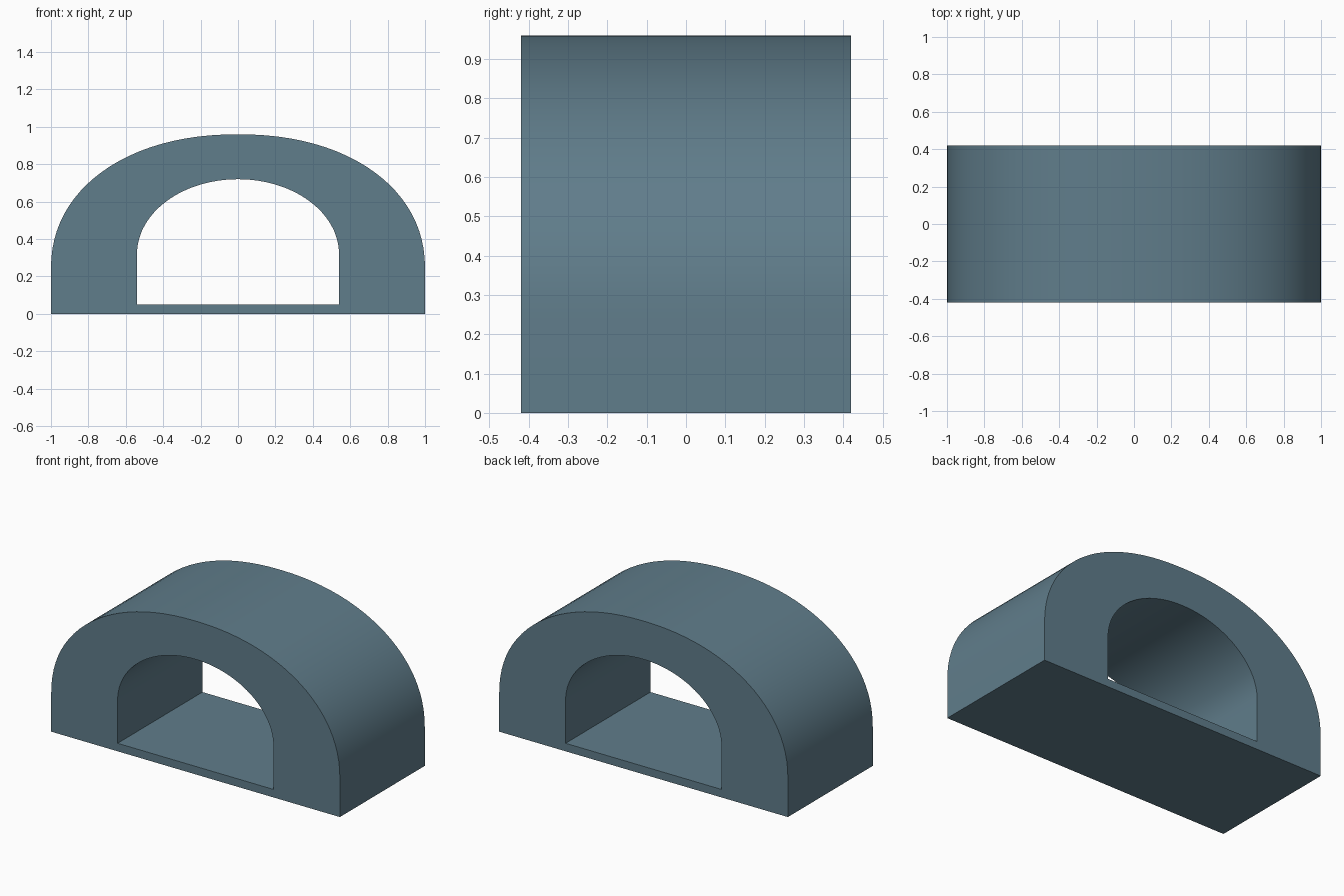
import bpy
import bmesh
from math import cos, sin, pi

HALF_DEPTH = 0.42
STEPS = 48

if "Cube" in bpy.data.objects:
    bpy.data.objects.remove(bpy.data.objects["Cube"])

# Blue grey finish
blue_grey = bpy.data.materials.new("blue_grey")
blue_grey.use_nodes = True
colour = (0.117, 0.205, 0.258, 1)
blue_grey.diffuse_color = colour
blue_grey.node_tree.nodes["Principled BSDF"].inputs["Base Color"].default_value = colour


def arch_profile(half_width, base, spring, top, power):
    """Straight sides up to the spring line, closed by a rounded crown."""
    points = [(half_width, base)]
    for i in range(STEPS + 1):
        a = pi * i / STEPS
        c, s = cos(a), max(sin(a), 0)
        x = half_width * abs(c) ** (2 / power) * (1 if c > 0 else -1)
        points.append((x, spring + (top - spring) * s ** (2 / power)))
    points.append((-half_width, base))
    return points


outer = arch_profile(1.0, 0.0, 0.24, 0.96, 2.15)
inner = arch_profile(0.54, 0.05, 0.32, 0.72, 2)

# Arch body: matching outer and inner loops at both ends, bridged all round
bm = bmesh.new()
loops = [[bm.verts.new((x, y, z)) for x, z in profile]
         for profile, y in ((outer, -HALF_DEPTH), (inner, -HALF_DEPTH),
                            (inner, HALF_DEPTH), (outer, HALF_DEPTH))]
count = len(outer)
for k in range(4):
    a, b = loops[k], loops[(k + 1) % 4]
    for i in range(count):
        j = (i + 1) % count
        bm.faces.new((a[i], a[j], b[j], b[i]))
bmesh.ops.recalc_face_normals(bm, faces=bm.faces)

mesh = bpy.data.meshes.new("arch_body")
bm.to_mesh(mesh)
bm.free()
mesh.materials.append(blue_grey)
arch = bpy.data.objects.new("arch_body", mesh)
bpy.context.collection.objects.link(arch)

# Smooth crown, crisp rims and corners
bpy.ops.object.select_all(action="DESELECT")
arch.select_set(True)
bpy.context.view_layer.objects.active = arch
bpy.ops.object.shade_smooth_by_angle(angle=pi / 6)
